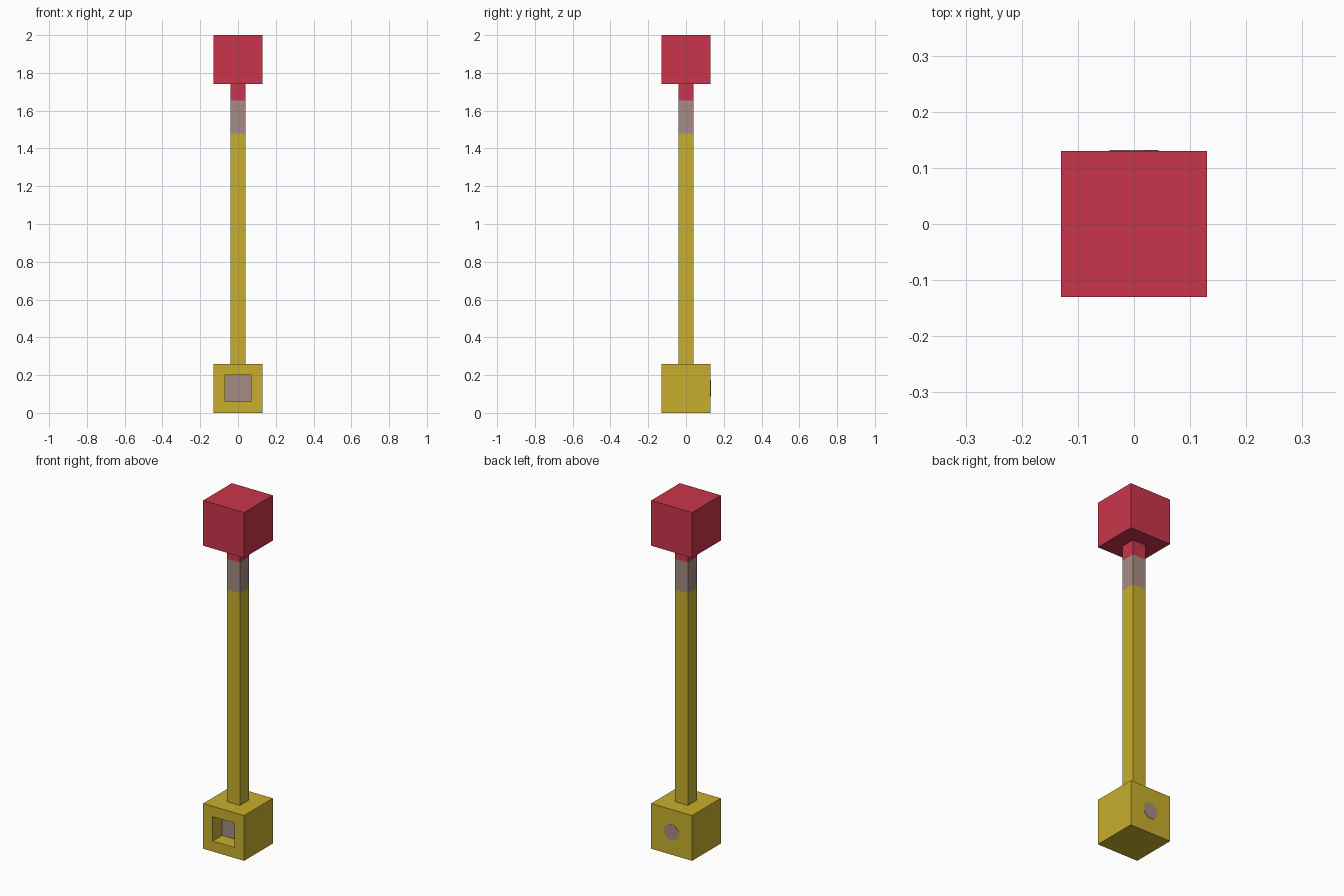
import bpy, bmesh, math
from mathutils import Vector, Matrix

if "Cube" in bpy.data.objects:
    bpy.data.objects.remove(bpy.data.objects["Cube"])


def material(name, rgb):
    m = bpy.data.materials.new(name)
    m.diffuse_color = (*rgb, 1)
    m.use_nodes = True
    m.node_tree.nodes["Principled BSDF"].inputs["Base Color"].default_value = m.diffuse_color
    return m


red = material("red", (0.584, 0.036, 0.07))
yellow = material("yellow", (0.584, 0.429, 0.026))
grey = material("warm grey", (0.381, 0.262, 0.231))


def finish(name, bm, *mats):
    me = bpy.data.meshes.new(name)
    bm.to_mesh(me)
    bm.free()
    for m in mats:
        me.materials.append(m)
    ob = bpy.data.objects.new(name, me)
    bpy.context.collection.objects.link(ob)
    return ob


def box(half, z0, z1):
    bm = bmesh.new()
    bmesh.ops.create_cube(bm, size=1)
    bmesh.ops.scale(bm, vec=(2 * half, 2 * half, z1 - z0), verts=bm.verts)
    bmesh.ops.translate(bm, vec=(0, 0, (z0 + z1) / 2), verts=bm.verts)
    return bm


B = 0.13    # half size of the end blocks
S = 0.041   # half width of the shaft

# Lower block with a square pocket sunk into its front, grey at the pocket floor
bm = box(B, 0, 2 * B)
bm.normal_update()
front = next(f for f in bm.faces if f.normal.y < -0.9)
bmesh.ops.inset_individual(bm, faces=[front], thickness=B - 0.045)
pocket = bmesh.ops.extrude_discrete_faces(bm, faces=[front])["faces"][0]
bmesh.ops.translate(bm, vec=(0, 0.085, 0), verts=pocket.verts)
pocket.material_index = 1
finish("lower_block", bm, yellow, grey)

# Eight-sided grey spot on the back of the lower block
bm = bmesh.new()
bmesh.ops.create_cone(bm, cap_ends=True, segments=8, radius1=0.047,
                      radius2=0.047, depth=0.004,
                      matrix=Matrix.Translation((0, B, B))
                      @ Matrix.Rotation(math.pi / 2, 4, 'X')
                      @ Matrix.Rotation(math.pi / 8, 4, 'Z'))
finish("back_spot", bm, grey)

# Square shaft, cut into yellow, grey and red bands by height
bm = box(S, 2 * B, 2 - 2 * B)
for z in (1.48, 1.655):
    bmesh.ops.bisect_plane(bm, geom=bm.verts[:] + bm.edges[:] + bm.faces[:],
                           plane_co=Vector((0, 0, z)),
                           plane_no=Vector((0, 0, 1)))
for f in bm.faces:
    z = f.calc_center_median().z
    f.material_index = (z > 1.48) + (z > 1.655)
finish("shaft", bm, yellow, grey, red)

# Upper block
finish("upper_block", box(B, 2 - 2 * B, 2), red)
